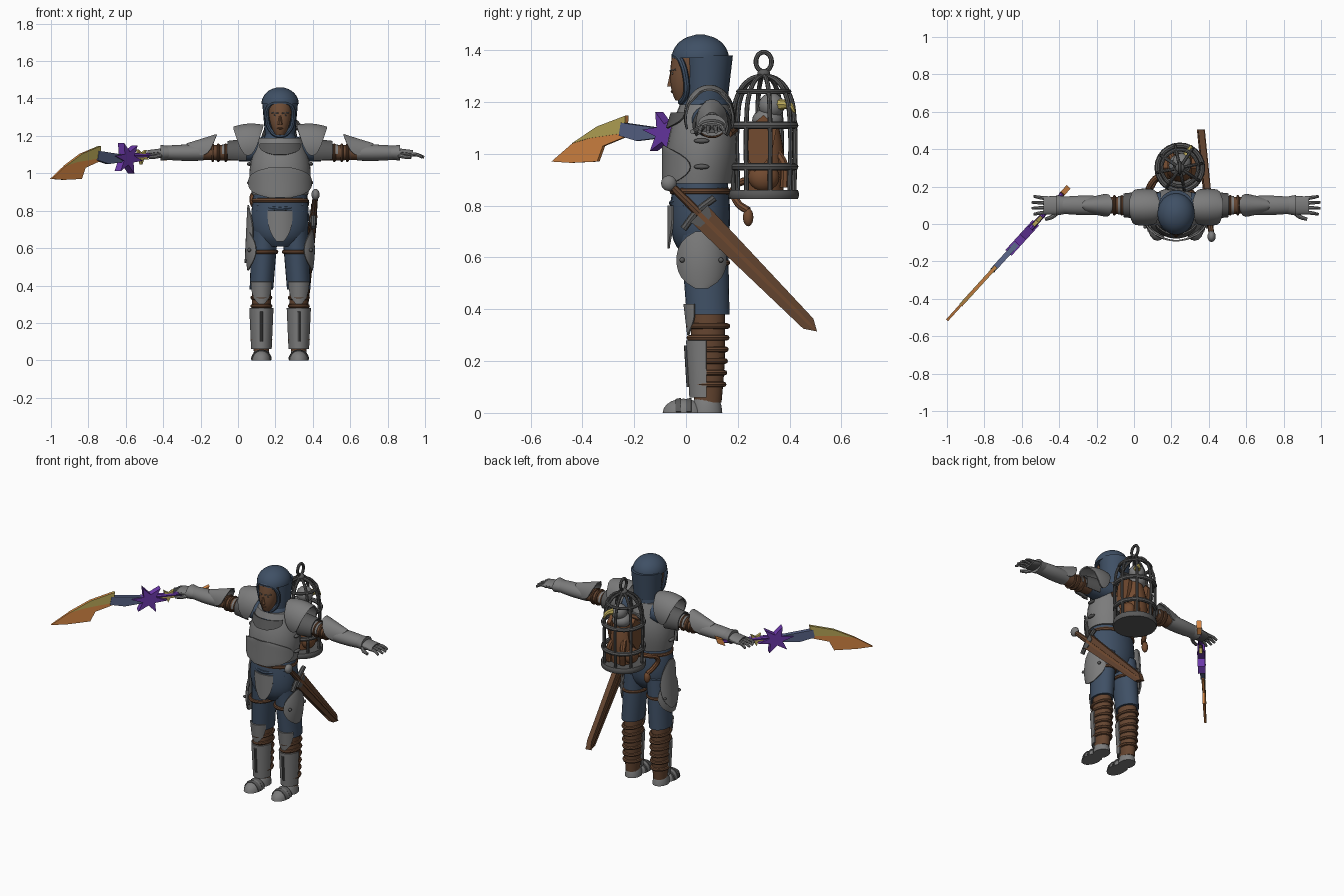
import bpy, bmesh
from math import sin, cos, radians, pi, sqrt
from mathutils import Vector, Matrix

if "Cube" in bpy.data.objects:
    bpy.data.objects.remove(bpy.data.objects["Cube"])

BODY_CENTRE = .225  # parts are built around x = 0 and placed on this line
FRONT, OUTWARD, UPWARD, RIGHT_SIDE = -90, 0, 90, 180
COLOURS = dict(steel=(.2, .2, .2), dark_steel=(.1, .1, .1), blue_cloth=(.05, .08, .13),
               skin=(.17, .08, .04), leather=(.13, .06, .03), fur=(.17, .07, .03),
               orange=(.7, .25, .06), pale_gold=(.5, .4, .1), purple=(.15, .04, .4),
               crystal=(.1, .13, .25))
materials = {}
for key, rgb in COLOURS.items():
    material = bpy.data.materials.new(key)
    material.use_nodes = True
    material.diffuse_color = (*rgb, 1)
    shader = material.node_tree.nodes["Principled BSDF"]
    shader.inputs["Base Color"].default_value = (*rgb, 1)
    shader.inputs["Roughness"].default_value = .8
    materials[key] = material


def add(name, colour, mesh, mirror):
    mesh.shade_smooth()
    mesh.set_sharp_from_angle(angle=radians(40))
    mesh.materials.clear()
    mesh.materials.append(materials[colour])
    part = bpy.data.objects.new(name, mesh)
    part.location.x = BODY_CENTRE
    bpy.context.collection.objects.link(part)
    if mirror:
        part.modifiers.new("Mirror", "MIRROR")


def finish(name, colour, bm, mirror=False):
    bmesh.ops.recalc_face_normals(bm, faces=bm.faces[:])
    mesh = bpy.data.meshes.new(name)
    bm.to_mesh(mesh)
    bm.free()
    add(name, colour, mesh, mirror)


# Width profiles along a part, and outlines for open armour shells
def taper(end, bulge=0, power=1):
    return lambda t: 1 + (end - 1) * t ** power + bulge * sin(pi * t)


def dome(t):
    return sqrt(max(.02, 1 - t * t))


def lens(t):
    return sqrt(max(.05, sin(pi * t)))


def shield(t):
    return 1 - .75 * t ** 3


def band(t):
    return 1


def loft(name, colour, start, end, size, profile=band, facing=None, spread=0, outline=band,
         mirror=False, steps=10, sides=24):
    """Round part between two centres; a facing angle makes it an open armour shell."""
    start, end = Vector(start), Vector(end)
    run = [abs(c) for c in end - start]
    axis = run.index(max(run))
    first, second = [k for k in range(3) if k != axis]
    is_shell = facing is not None
    bm, rows = bmesh.new(), []
    for step in range(steps + 1):
        t = step / steps
        row = []
        for i in range(sides):
            if is_shell:
                angle = radians(facing + spread * outline(t) * (2 * i / (sides - 1) - 1))
            else:
                angle = 2 * pi * i / sides
            point = start.lerp(end, t)
            point[first] += size[0] * profile(t) * cos(angle)
            point[second] += size[1] * profile(t) * sin(angle)
            row.append(bm.verts.new(point))
        rows.append(row)
    for low, high in zip(rows, rows[1:]):
        for i in range(sides - is_shell):
            j = (i + 1) % sides
            bm.faces.new((low[i], low[j], high[j], high[i]))
    if is_shell:
        bmesh.ops.recalc_face_normals(bm, faces=bm.faces[:])
        bmesh.ops.solidify(bm, geom=bm.faces[:], thickness=.008)
    else:
        bm.faces.new(rows[0])
        bm.faces.new(rows[-1])
    finish(name, colour, bm, mirror)


def tube(name, colour, points, radius, narrowing=1, mirror=False, closed=False):
    curve = bpy.data.curves.new(name, "CURVE")
    curve.dimensions, curve.bevel_depth, curve.bevel_resolution = "3D", radius, 2
    curve.resolution_u, curve.use_fill_caps = 5, True
    spline = curve.splines.new("BEZIER")
    spline.bezier_points.add(len(points) - 1)
    spline.use_cyclic_u = closed
    for i, (knot, place) in enumerate(zip(spline.bezier_points, points)):
        knot.co, knot.handle_left_type, knot.handle_right_type = place, "AUTO", "AUTO"
        knot.radius = 1 + (narrowing - 1) * i / (len(points) - 1)
    path = bpy.data.objects.new(name + "_path", curve)
    mesh = bpy.data.meshes.new_from_object(path)
    bpy.data.objects.remove(path)
    add(name, colour, mesh, mirror)


def hoop(name, colour, centre, width, depth, radius, u=(1, 0, 0), v=(0, 1, 0), mirror=False):
    turns = [k * pi / 6 for k in range(12)]
    points = [Vector(centre) + Vector(u) * width * cos(a) + Vector(v) * depth * sin(a) for a in turns]
    tube(name, colour, points, radius, mirror=mirror, closed=True)


def plate(name, colour, outline, thick, origin, along, up):
    """Flat outline of (distance along, height), extruded to a thickness."""
    side = along.cross(up).normalized() * thick
    bm = bmesh.new()
    base = [Vector(origin) + along * t + up * h - side / 2 for t, h in outline]
    face = bm.faces.new([bm.verts.new(p) for p in base])
    made = bmesh.ops.extrude_face_region(bm, geom=[face])["geom"]
    bmesh.ops.translate(bm, vec=side, verts=[v for v in made if isinstance(v, bmesh.types.BMVert)])
    finish(name, colour, bm)


def ball(name, colour, centre, size, mirror=False):
    bm = bmesh.new()
    bmesh.ops.create_uvsphere(bm, u_segments=16, v_segments=10, radius=1,
                              matrix=Matrix.LocRotScale(Vector(centre), None, Vector(size)))
    for vert in bm.verts:
        vert.co.z = max(vert.co.z, 0)  # soles stay flat on the floor
    finish(name, colour, bm, mirror)


def core(z):
    return Vector((0, .055, z))


def leg(z):
    return Vector((.1, .085, z))


def arm(x):
    return Vector((x, .1, 1.11))


# Head and hood
loft("hood_top", "blue_cloth", core(1.37), core(1.46), (.1, .11), dome)
loft("hood_back", "blue_cloth", (0, .08, 1.2), (0, .085, 1.38), (.08, .08), taper(1.2))
loft("hood_collar", "blue_cloth", core(1.12), (0, .08, 1.21), (.11, .115), taper(.72))
loft("face", "skin", (0, .01, 1.38), (0, -.015, 1.205), (.062, .064), taper(.4, power=3))
loft("nose", "skin", (0, -.05, 1.33), (0, -.056, 1.26), (.006, .008), taper(2.2), sides=10)
half_rim = [(.06, -.02, 1.36), (.07, 0, 1.29), (.05, 0, 1.23)]
tube("hood_rim", "blue_cloth", [(0, -.045, 1.38), *half_rim, (0, -.02, 1.2),
     *[(-x, y, z) for x, y, z in reversed(half_rim)]], .012, closed=True)
ball("eye", "dark_steel", (.025, -.05, 1.31), (.01, .006, .005), mirror=True)
tube("eyebrow", "dark_steel", [(.01, -.06, 1.32), (.045, -.04, 1.325)], .004, mirror=True)
ball("lips", "leather", (0, -.053, 1.24), (.016, .006, .005))

# Torso armour and tunic
loft("breastplate", "steel", core(.885), (0, .07, 1.19), (.15, .125), taper(.75, bulge=.2))
loft("belly_plate", "steel", core(1.03), core(.87), (.17, .14), band, FRONT, 75, lens)
loft("chest_trim", "dark_steel", (0, .066, 1.16), (0, .06, 1.1), (.132, .125), taper(1.1), FRONT, 55, shield)
for z in (.95, 1.05):
    ball("side_buckle", "dark_steel", (.165, .06, z), (.012, .03, .01), mirror=True)
loft("tunic", "blue_cloth", core(.9), core(.61), (.14, .105), taper(.6, bulge=.1, power=8))
hoop("belt", "leather", core(.855), .14, .106, .013)
for z in (.78, .81):
    tube("tunic_fold", "blue_cloth", [(-.12, 0, z + .02), (0, -.054, z), (.12, 0, z + .02)], .012)
loft("groin_plate", "steel", core(.8), core(.635), (.13, .127), band, FRONT, 31, shield)
loft("hip_plate", "steel", -leg(-.83) + Vector((0, .16, 0)), -leg(-.52) + Vector((0, .16, 0)), (.075, .09),
     taper(1.2), RIGHT_SIDE, 55, lens)

# Legs
loft("trouser_leg", "blue_cloth", (.08, .07, .7), leg(.38), (.07, .092), taper(.9), mirror=True)
hoop("thigh_strap", "leather", (.09, .07, .58), .07, .09, .011, mirror=True)
loft("thigh_plate", "steel", (.1, .06, .7), (.1, .06, .48), (.075, .09), taper(1, bulge=.15), OUTWARD, 70, lens,
     mirror=True)
for k in range(6):
    turn = radians(k * 60 + 30)
    ball("thigh_rivet", "dark_steel", (.165, .06 + .075 * sin(turn), .59 + .07 * cos(turn)), (.01, .01, .01), mirror=True)
loft("calf", "leather", leg(.39), leg(.04), (.05, .065), taper(.8, bulge=.1), mirror=True)
for k in range(6):
    hoop("calf_strap", "leather", leg(.11 + k * .045), .048, .06 + k * .003, .011, mirror=True)
loft("knee_plate", "steel", leg(.42), leg(.3), (.07, .095), taper(.85), FRONT, 55, shield, mirror=True)
loft("greave", "steel", leg(.28), leg(.06), (.065, .085), taper(.85), FRONT, 85, mirror=True)
tube("greave_ridge", "dark_steel", [(.1, 0, .26), (.1, .01, .1)], .008, mirror=True)
ball("boot_toe", "steel", (.1, -.01, 0), (.052, .08, .055), mirror=True)
ball("boot_heel", "steel", (.1, .08, 0), (.048, .06, .09), mirror=True)
for y in (-.04, 0):
    loft("boot_lame", "dark_steel", (.1, y, 0), (.1, y + .02, 0), (.052, .054), taper(1.08), UPWARD, 85, mirror=True)

# Arms
loft("sleeve", "blue_cloth", (.08, .09, 1.13), arm(.22), (.08, .07), taper(.65), mirror=True)
loft("upper_arm", "leather", arm(.18), arm(.43), (.048, .043), taper(.9), mirror=True)
loft("upper_arm_plate", "steel", arm(.2), arm(.31), (.055, .05), taper(.9), UPWARD, 100, mirror=True)
for x in (.29, .33, .36):
    hoop("arm_strap", "leather", arm(x), .047, .042, .008, (0, 1, 0), (0, 0, 1), mirror=True)
loft("pauldron", "steel", (.09, .09, 1.15), (.25, .09, 1.14), (.09, .11), taper(1, bulge=.1), UPWARD, 115, lens,
     mirror=True)
loft("pauldron_lame", "dark_steel", arm(.18), arm(.28), (.075, .075), taper(.85), UPWARD, 125, mirror=True)
loft("elbow_plate", "steel", arm(.34), arm(.5), (.07, .1), taper(.5), UPWARD, 100, lens, mirror=True)
loft("vambrace", "steel", arm(.41), arm(.63), (.05, .042), taper(.85, bulge=.1), mirror=True)
loft("gauntlet_cuff", "steel", arm(.58), arm(.64), (.044, .034), taper(1.25), mirror=True)
loft("palm", "dark_steel", arm(.61), (.7, .1, 1.1), (.045, .02), taper(1, bulge=.1), mirror=True)
loft("hand_plate", "steel", arm(.63), (.71, .1, 1.1), (.05, .024), band, UPWARD, 75, mirror=True)
for k in (-1.5, -.5, .5, 1.5):
    tube("finger", "steel", [(.69, .1 + k * .025, 1.1), (.73, .1 + k * .028, 1.1), (.775 - abs(k) * .01, .1 + k * .032, 1.085)],
         .0115, .65, mirror=True)
tube("thumb", "steel", [(.63, .07, 1.1), (.66, .04, 1.09), (.7, .025, 1.085)], .014, .65, mirror=True)

# Sheathed sword at the left hip
lean = Vector((-.1, 1, -1)).normalized()
across = Vector((0, 1, 1)).normalized()
hilt = Vector((.178, .05, .77))
sheath = [(0, -.045), (0, .045), (.6, .025), (.645, 0), (.6, -.03)]
plate("scabbard", "leather", sheath, .032, hilt, lean, across)
plate("scabbard_rib", "fur", [(t, w / 5) for t, w in sheath], .042, hilt, lean, across)
plate("scabbard_mouth", "dark_steel", [(t / 15, w * 1.1) for t, w in sheath], .04, hilt, lean, across)
tube("hip_grip", "leather", [hilt, hilt - lean * .155], .018, .8)
tube("hip_guard", "dark_steel", [hilt - across * .085, hilt - lean * .01, hilt + across * .085], .014)
ball("hip_pommel", "steel", hilt - lean * .165, (.022, .03, .03))

# Curved crystal sword in the right hand
tip, grip_end, up = Vector((-1.225, -.515, 0)), Vector((-.555, .22, 0)), Vector((0, 0, 1))
way = grip_end - tip


def star(name, colour, at, height, points, reach, thick):
    """Jagged crystal cluster with slanted spikes."""
    outline = []
    for k in range(2 * points):
        angle, r = k * pi / points + .9, reach * (.4 if k % 2 else 1)
        outline.append((at + r * cos(angle), height + .8 * r * sin(angle)))
    plate(name, colour, outline, thick, tip, way, up)


spine = [(.11, 1.04), (.24, 1.105), (.39, 1.147)]
plate("blade", "orange", [(0, .97), *spine, (.385, 1.065), (.27, 1.03), (.24, .97), (.1, .965)], .014, tip, way, up)
plate("blade_spine", "pale_gold", [*spine, (.385, 1.08), (.2, 1.06)], .02, tip, way, up)
plate("blade_root", "crystal", [(.36, 1.07), (.37, 1.12), (.56, 1.1), (.56, 1.06), (.45, 1.05)], .028, tip, way, up)
star("crystal_guard", "purple", .6, 1.08, 6, .11, .045)
star("guard_spikes", "pale_gold", .72, 1.09, 5, .055, .02)
star("sword_pommel", "orange", .94, 1.1, 2, .05, .028)
tube("sword_grip", "purple", [tip + way * t + up * 1.095 for t in (.6, .92)], .015, .8)

# Cage on the back
cage = Vector((.02, .3, 0))
loft("cage_base", "dark_steel", cage + up * .825, cage + up * .86, (.132, .132), taper(1, bulge=.03))
for k in range(8):
    spoke = Vector((cos(k * pi / 4 + .2), sin(k * pi / 4 + .2), 0)) * .12
    bend = [cage + spoke * cos(a) + up * (1.14 + .165 * sin(a)) for a in (0, pi / 6, pi / 3, pi / 2)]
    tube("cage_bar", "dark_steel", [cage + spoke + up * .85, *bend], .009)
for z in (.95, 1.11):
    hoop("cage_band", "dark_steel", cage + up * z, .12, .12, .014)
hoop("cage_dome_band", "dark_steel", cage + up * 1.24, .097, .097, .01)
ball("cage_finial", "dark_steel", cage + up * 1.31, (.025, .025, .018))
hoop("cage_ring", "dark_steel", cage + up * 1.355, .03, .037, .009, (0, 1, 0), up)
tube("cage_mount", "leather", [(-.05, .16, 1.08), (.02, .185, 1.1), (.09, .16, 1.08)], .02)


# Caged winged beast
def beast(x, y, z):
    return cage + Vector((x, y, z))


loft("beast_body", "fur", beast(0, 0, .86), beast(.01, .01, 1.13), (.075, .075), taper(.55, bulge=.2))
for s in (-1, 1):
    ball("beast_haunch", "fur", beast(s * .06, 0, .91), (.04, .06, .055))
    tube("beast_foreleg", "fur", [beast(s * .03, .03, 1.03), beast(s * .05, .08, .95), beast(s * .05, .08, .87)], .018)
    plate("beast_wing", "fur", [(-.07, 1), (-.06, 1.1), (0, 1.15), (.05, 1.1), (.03, 1), (-.03, .92)], .025,
          beast(s * .075, 0, 0), Vector((0, 1, 0)), up)
ball("beast_ruff", "steel", beast(0, .015, 1.13), (.06, .06, .045))
ball("beast_head", "steel", beast(.01, .03, 1.185), (.05, .05, .05))
tube("beast_beak", "pale_gold", [beast(.03, .055, 1.19), beast(.055, .1, 1.185), beast(.06, .12, 1.16)], .024, .2)
tail = [Vector((-.11, .245, .9)), Vector((-.15, .185, .865)), Vector((-.13, .2, .81)), Vector((-.11, .24, .78))]
tube("beast_tail", "fur", [beast(0, 0, .9), *tail], .015)
ball("tail_tuft", "fur", tail[-1] - up * .025, (.02, .02, .035))
